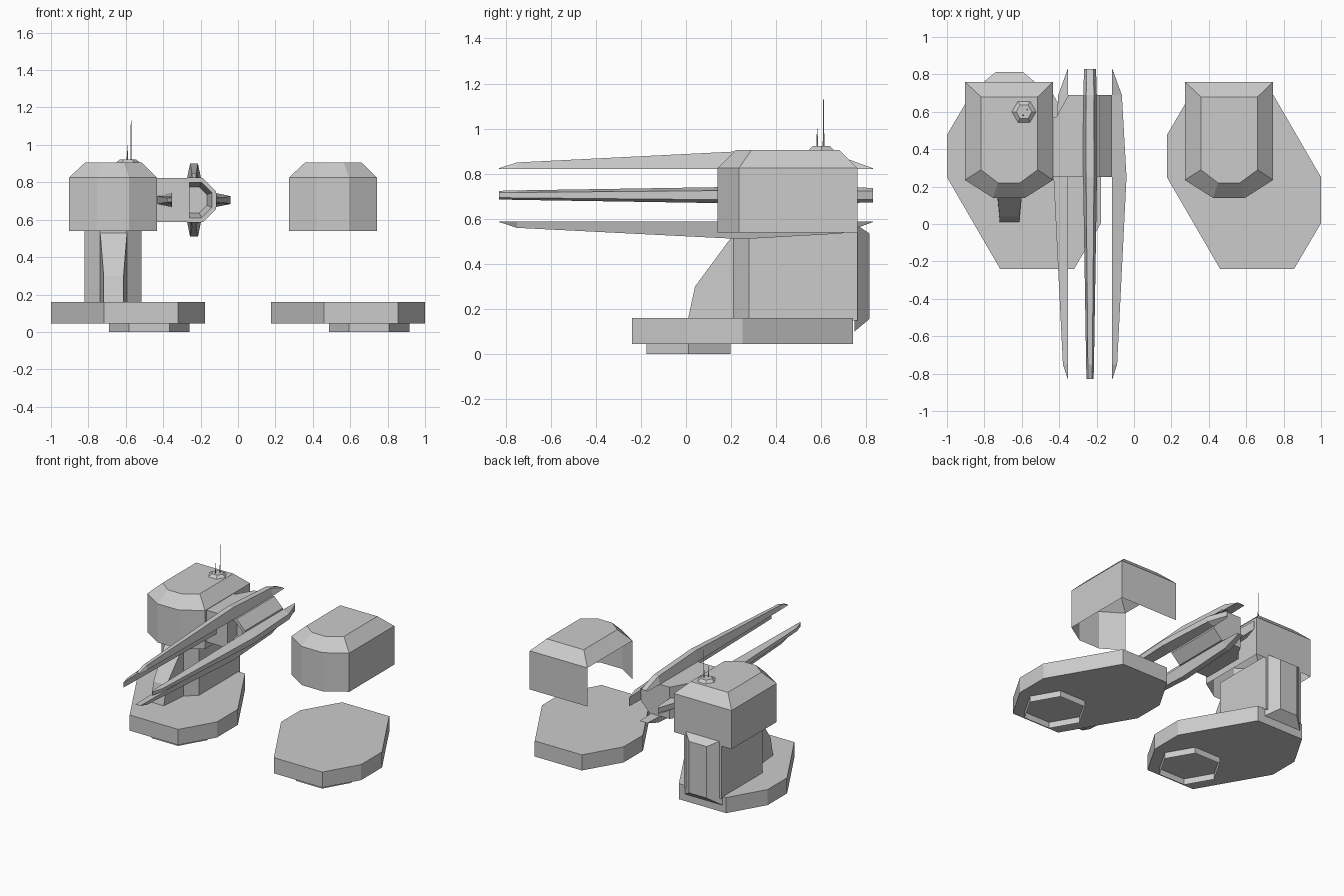
import bpy, bmesh
from math import cos, sin, pi
from mathutils import Matrix

if "Cube" in bpy.data.objects:
    bpy.data.objects.remove(bpy.data.objects["Cube"])


def loft(name, rings, cap_first=True, cap_last=True, skip=()):
    """Skin rings of equal length; skip holds side indices left open."""
    bm = bmesh.new()
    rows = [[bm.verts.new(p) for p in r] for r in rings]
    n = len(rings[0])
    for a, b in zip(rows, rows[1:]):
        for i in range(n):
            j = (i + 1) % n
            bm.faces.new((a[i], a[j], b[j], b[i]))
    if cap_first:
        bm.faces.new(rows[0][::-1])
    if cap_last:
        bm.faces.new(rows[-1])
    bmesh.ops.recalc_face_normals(bm, faces=bm.faces[:])
    if skip:
        bm.faces.ensure_lookup_table()
        bmesh.ops.delete(bm, geom=[bm.faces[i] for i in skip], context='FACES_ONLY')
    me = bpy.data.meshes.new(name)
    bm.to_mesh(me)
    bm.free()
    ob = bpy.data.objects.new(name, me)
    bpy.context.collection.objects.link(ob)
    return ob


def at_z(pts, z, dx=0):
    return [(x + dx, y, z) for x, y in pts]


def ngon(n, r, cx=0, cy=0, start=0.0):
    return [(cx + r * cos(start + 2 * pi * i / n), cy + r * sin(start + 2 * pi * i / n))
            for i in range(n)]


# Feet and heads come as two shifted copies
foot = [(-1, .476), (-1, .25), (-.716, -.24), (-.32, -.24),
        (-.176, .005), (-.176, .25), (-.46, .74), (-.845, .74)]
head = [(-.904, .76), (-.904, .235), (-.754, .14), (-.582, .14), (-.433, .235), (-.433, .76)]
head_top = [(-.818, .68), (-.818, .29), (-.727, .22), (-.61, .22), (-.515, .29), (-.515, .68)]
for side, dx in (("left", 0), ("right", 1.176)):
    loft(side + "_foot", [at_z(foot, z, dx) for z in (.045, .16)])
    pad = ngon(6, .215, -.475, .012)
    loft(side + "_foot_pad", [at_z(pad, z, dx) for z in (0, .045)], False, False)
    # the right housing is an open shell on its inner side
    loft(side + "_housing",
         [at_z(head, .54, dx), at_z(head, .825, dx), at_z(head_top, .905, dx)],
         False, True, (0,) if dx else ())

# Leg column
leg = [(-.82, .76), (-.82, .28), (-.737, .21), (-.595, .21), (-.515, .28), (-.515, .76)]
loft("leg_column", [at_z(leg, z) for z in (.15, .56)])

# Front brace of the leg: front edge points (y, z, half width)
brace = []
for y, z, w in ((.01, .16, .053), (.04, .30, .053), (.21, .53, .072)):
    brace.append([(-.665 - w, y, z), (-.665 + w, y, z),
                  (-.593, .22, z), (-.737, .22, z)])
loft("leg_brace", brace)

# Bevelled panel on the back of the leg
loft("leg_back_panel", [
    [(-.82, .747, .10), (-.515, .747, .10), (-.515, .747, .58), (-.82, .747, .58)],
    [(-.738, .813, .155), (-.594, .813, .155), (-.594, .813, .535), (-.738, .813, .535)]])

# Gun hub: octagonal prism with a recessed muzzle
CX, CZ = -.235, .705


def at_y(pts, y):
    return [(CX + x, y, CZ + z) for x, z in pts]


R8 = .117 / cos(pi / 8)
oct_out = ngon(8, R8, start=pi / 8)
loft("gun_hub", [at_y(oct_out, .69), at_y(oct_out, .25),
                 at_y(ngon(8, .103, start=pi / 8), .25),
                 at_y(ngon(8, .075, start=pi / 8), .36)])

# Arm joining hub to housing
arm = [(-.45, .25), (-.26, .25), (-.26, .69), (-.35, .69), (-.417, .57), (-.45, .57)]
loft("gun_arm", [at_z(arm, z) for z in (CZ - .117, CZ + .117)])

# Four prongs around the hub: (y, outer radius, base half width)
stations = [(.83, .119, .032), (.69, .17, .036), (.25, .195, .037),
            (-.75, .145, .021), (-.83, .119, .019)]
for k, label in enumerate(("right", "top", "left", "bottom")):
    rings = [[(.117, y, -w), (.117, y, w), (r, y, w * .57), (r, y, -w * .57)]
             for y, r, w in stations]
    prong = loft(label + "_prong", rings)
    prong.data.transform(Matrix.Translation((CX, 0, CZ)) @ Matrix.Rotation(-k * pi / 2, 4, 'Y'))

# Antenna base and two thin rods
loft("antenna_base", [at_z(ngon(6, .066, -.588, .60), .904),
                      at_z(ngon(6, .042, -.588, .60), .923)])
for label, x, y, top in (("tall", -.572, .61, 1.13), ("short", -.592, .582, 1.0)):
    loft(label + "_antenna", [at_z(ngon(5, .004, x, y), .92), at_z(ngon(5, .0015, x, y), top)])
